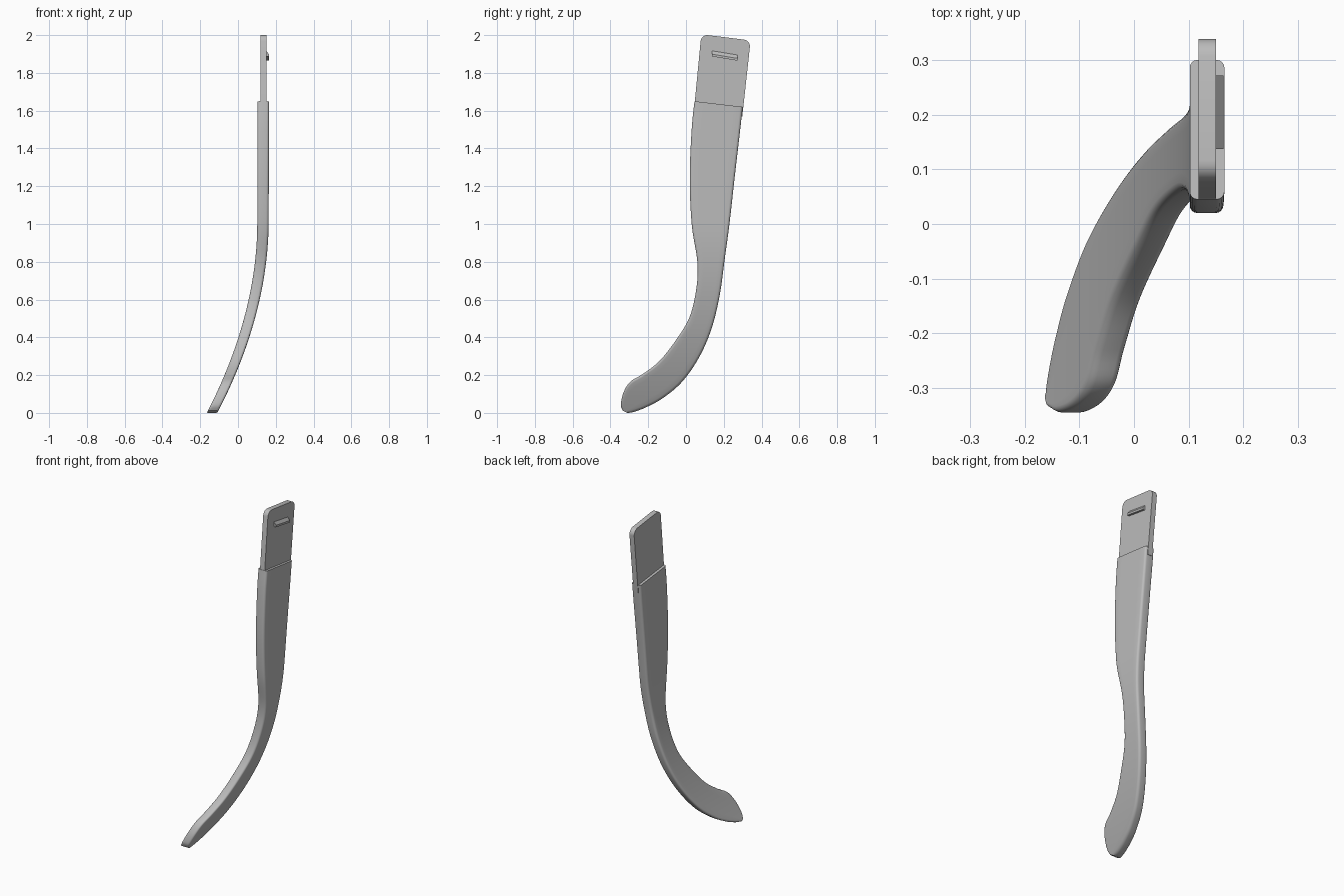
import bpy, bmesh, math
from mathutils import Vector

cube = bpy.data.objects.get("Cube")
if cube:
    bpy.data.objects.remove(cube)

grey = bpy.data.materials.new("light grey plastic")
grey.use_nodes = True
grey.diffuse_color = (0.5, 0.5, 0.5, 1)
grey.node_tree.nodes["Principled BSDF"].inputs["Base Color"].default_value = grey.diffuse_color


def finish(name, bm, smooth_angle):
    """Turn a bmesh into a shaded grey object."""
    bmesh.ops.recalc_face_normals(bm, faces=bm.faces)
    mesh = bpy.data.meshes.new(name)
    bm.to_mesh(mesh)
    bm.free()
    mesh.materials.append(grey)
    obj = bpy.data.objects.new(name, mesh)
    bpy.context.collection.objects.link(obj)
    bpy.ops.object.select_all(action='DESELECT')
    obj.select_set(True)
    bpy.context.view_layer.objects.active = obj
    bpy.ops.object.shade_smooth_by_angle(angle=math.radians(smooth_angle))
    return obj


def spline(points, steps):
    """Catmull-Rom curve through the points."""
    out = []
    for i in range(len(points) - 1):
        a, b = points[max(i - 1, 0)], points[i]
        c, d = points[i + 1], points[min(i + 2, len(points) - 1)]
        for k in range(steps):
            t = k / steps
            out.append(0.5 * (2 * b + (c - a) * t + (2 * a - 5 * b + 4 * c - d) * t ** 2
                              + (3 * b - a - 3 * c + d) * t ** 3))
    return out + [points[-1]]


def bend(z):
    """Sideways sweep of the lower half."""
    return 0.102 - 0.267 * max(0, 1 - z) ** 1.93


def section(width, thick, radius):
    """Rounded rectangle as (distance across, depth) pairs."""
    loop = []
    corners = [(radius, radius, 180), (width - radius, radius, 270),
               (width - radius, thick - radius, 0), (radius, thick - radius, 90)]
    for n, (cu, cd, start) in enumerate(corners):
        for k in range(5):
            a = math.radians(start + k * 22.5)
            loop.append((cu + radius * math.cos(a), cd + radius * math.sin(a)))
        if n in (0, 2):  # extra points across the broad sides
            u0, d0 = loop[-1]
            for k in range(1, 6):
                loop.append((u0 + (width - u0 - u0) * k / 6, d0))
    return loop


# Curved stem: (front y, front z, back y, back z) from the socket to the tip
stations = [(.045, 1.65, .3, 1.62), (.03, 1.5, .287, 1.5), (.02, 1.25, .258, 1.25),
            (.03, 1, .23, 1), (.06, .8, .203, .8), (.055, .66, .178, .62),
            (.02, .51, .135, .445), (-.05, .39, .07, .295), (-.14, .275, -.02, .165),
            (-.23, .205, -.12, .08), (-.295, .165, -.2, .035), (-.33, .11, -.255, .012),
            (-.345, .045, -.29, .002), (-.335, .012, -.31, 0)]
fronts = spline([Vector((0, s[0], s[1])) for s in stations], 6)
backs = spline([Vector((0, s[2], s[3])) for s in stations], 6)
bm = bmesh.new()
rings = []
for front, back in zip(fronts, backs):
    width = (back - front).length
    ring = []
    for u, depth in section(width, 0.055 + 0.005 * front.z, min(0.014, width * 0.3)):
        p = front.lerp(back, u / width)
        p.z = max(p.z, 0)
        ring.append(bm.verts.new((bend(p.z) + depth, p.y, p.z)))
    rings.append(ring)
for r0, r1 in zip(rings, rings[1:]):
    for i in range(len(r0)):
        j = (i + 1) % len(r0)
        bm.faces.new((r0[i], r0[j], r1[j], r1[i]))
bm.faces.new(rings[0])
bm.faces.new(rings[-1])
finish("curved_stem", bm, 40)


def extruded(name, outline, x0, x1, bevel_corners=(), radius=0.03):
    """Plate cut from a side outline, with chosen corners rounded."""
    bm = bmesh.new()
    verts = [bm.verts.new((x0, y, z)) for y, z in outline]
    face = bm.faces.new(verts)
    bmesh.ops.bevel(bm, geom=[verts[i] for i in bevel_corners], offset=radius,
                    segments=6, profile=0.5, affect='VERTICES')
    moved = bmesh.ops.extrude_face_region(bm, geom=bm.faces[:])["geom"]
    bmesh.ops.translate(bm, vec=(x1 - x0, 0, 0),
                        verts=[v for v in moved if isinstance(v, bmesh.types.BMVert)])
    return finish(name, bm, 30)


# Thin insertion tab above the stem
extruded("insertion_tab", [(.042, 1.6), (.298, 1.57), (.342, 1.972), (.081, 2.004)],
         0.118, 0.15, (2, 3), 0.036)

# Wedge-shaped catch on the tab: flush at the top, proud at its lower edge
bm = bmesh.new()
ends = []
for y, z in ((.137, 1.887), (.272, 1.865)):
    ends.append([bm.verts.new((x, y, z + dz)) for x, dz in
                 ((.148, 0), (.164, 0), (.164, .012), (.15, .03), (.148, .03))])
for i in range(5):
    j = (i + 1) % 5
    bm.faces.new((ends[0][i], ends[0][j], ends[1][j], ends[1][i]))
for end in ends:
    bm.faces.new(end)
finish("tab_catch", bm, 20)
